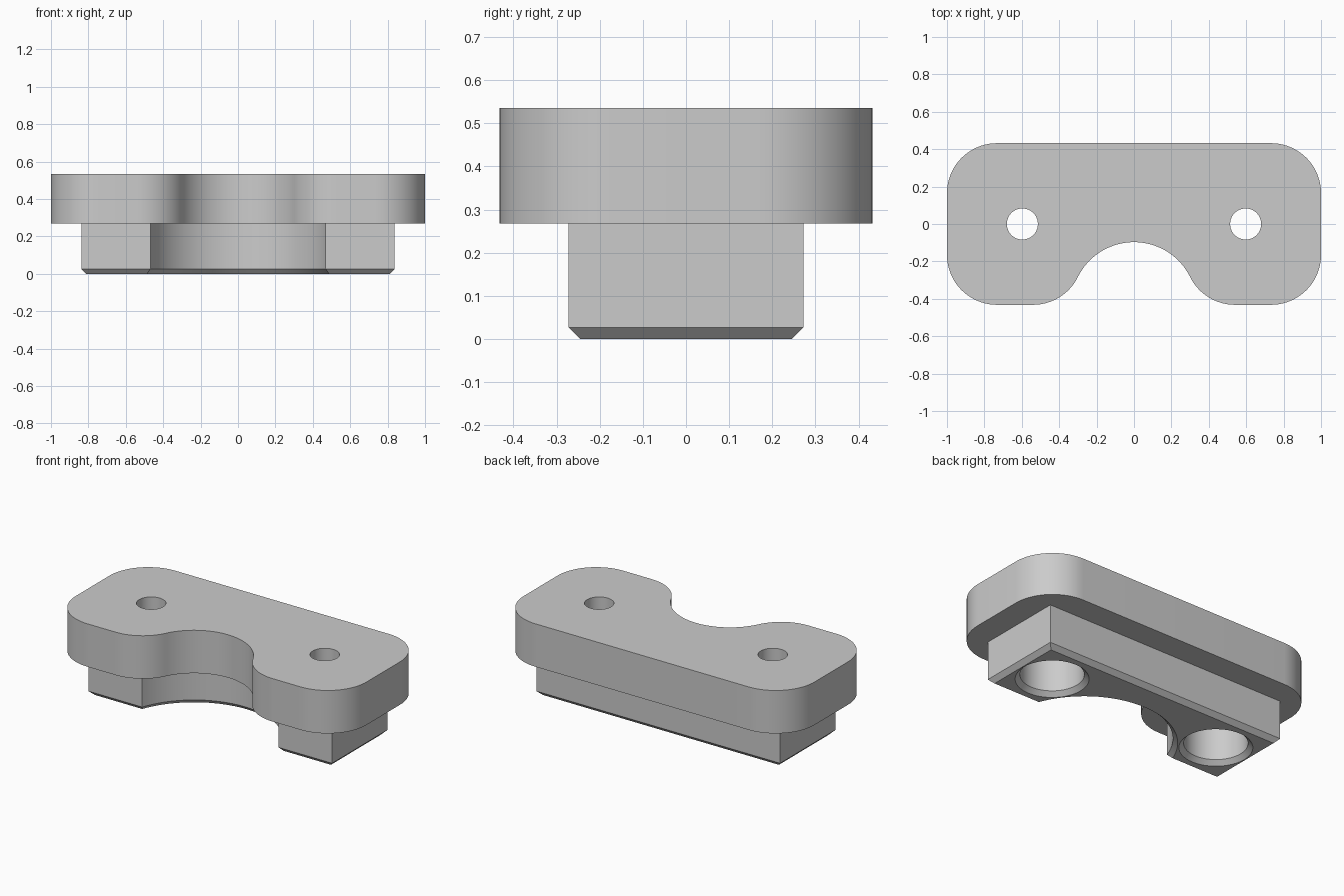
import bpy, bmesh, math

if "Cube" in bpy.data.objects:
    bpy.data.objects.remove(bpy.data.objects["Cube"])

HALF_Y = 0.432      # plate half depth, also the notch centre line
STEP, TOP = 0.268, 0.535
CH = 0.027          # bottom chamfer
HOLE_X = 0.597


def arc(cx, cy, r, a0, a1, n):
    return [(cx + r * math.cos(a0 + (a1 - a0) * i / n),
             cy + r * math.sin(a0 + (a1 - a0) * i / n)) for i in range(n + 1)]


def plate_profile():
    # rounded rectangle with a round notch blended into the front edge
    r, notch, q = 0.267, 0.335, math.pi / 2
    cx, cy = 1 - r, HALF_Y - r
    c = math.sqrt((notch + r) ** 2 - r ** 2)
    a = math.atan2(r, c)
    pts = []
    for k, (sx, sy) in enumerate([(1, -1), (1, 1), (-1, 1), (-1, -1)]):
        pts += arc(sx * cx, sy * cy, r, (k - 1) * q, k * q, 20)
    pts += arc(-c, -cy, r, 3 * q, 4 * q - a, 16)
    pts += arc(0, -HALF_Y, notch, math.pi - a, a, 40)[1:-1]
    pts += arc(c, -cy, r, math.pi + a, 3 * q, 16)
    return pts


def block_profile(inset):
    # sharp rectangle cut by a concentric, larger notch
    x, y, r = 0.838 - inset, 0.272 - inset, 0.495 + inset
    a = math.asin((HALF_Y - y) / r)
    return [(x, -y), (x, y), (-x, y), (-x, -y)] + arc(0, -HALF_Y, r, math.pi - a, a, 48)


bm = bmesh.new()


def ring(pts, z):
    vs = [bm.verts.new((x, y, z)) for x, y in pts]
    return vs, [bm.edges.new((vs[i - 1], vs[i])) for i in range(len(vs))]


def wall(a, b):
    for i in range(len(a[0])):
        bm.faces.new((a[0][i - 1], a[0][i], b[0][i], b[0][i - 1]))


def fill(*rings):
    bmesh.ops.triangle_fill(bm, use_beauty=True, use_dissolve=False,
                            edges=[e for r in rings for e in r[1]])


def stack(levels):
    rings = [ring(p, z) for p, z in levels]
    for a, b in zip(rings, rings[1:]):
        wall(a, b)
    return rings


# outer walls of the lower block and upper plate
block = stack([(block_profile(CH), 0), (block_profile(0), CH), (block_profile(0), STEP)])
plate = stack([(plate_profile(), STEP), (plate_profile(), TOP)])

# stepped screw holes: chamfered counterbore below, small hole above
holes = []
for x in (-HOLE_X, HOLE_X):
    circle = lambda r: arc(x, 0, r, 0, 2 * math.pi, 48)[:-1]
    holes.append(stack([(circle(0.18 + CH), 0), (circle(0.18), CH), (circle(0.18), STEP),
                        (circle(0.083), STEP), (circle(0.083), TOP)]))

# flat faces: underside, ledge and top
fill(block[0], holes[0][0], holes[1][0])
fill(plate[0], block[-1])
fill(plate[1], holes[0][-1], holes[1][-1])
bmesh.ops.recalc_face_normals(bm, faces=bm.faces[:])

mesh = bpy.data.meshes.new("mounting_bracket")
bm.to_mesh(mesh)
bm.free()
obj = bpy.data.objects.new("mounting_bracket", mesh)
bpy.context.collection.objects.link(obj)

grey = bpy.data.materials.new("plain grey")
grey.diffuse_color = (0.6, 0.6, 0.6, 1)
grey.use_nodes = True
grey.node_tree.nodes["Principled BSDF"].inputs["Base Color"].default_value = grey.diffuse_color
mesh.materials.append(grey)

bpy.context.view_layer.objects.active = obj
obj.select_set(True)
bpy.ops.object.shade_smooth_by_angle(angle=math.radians(30))
